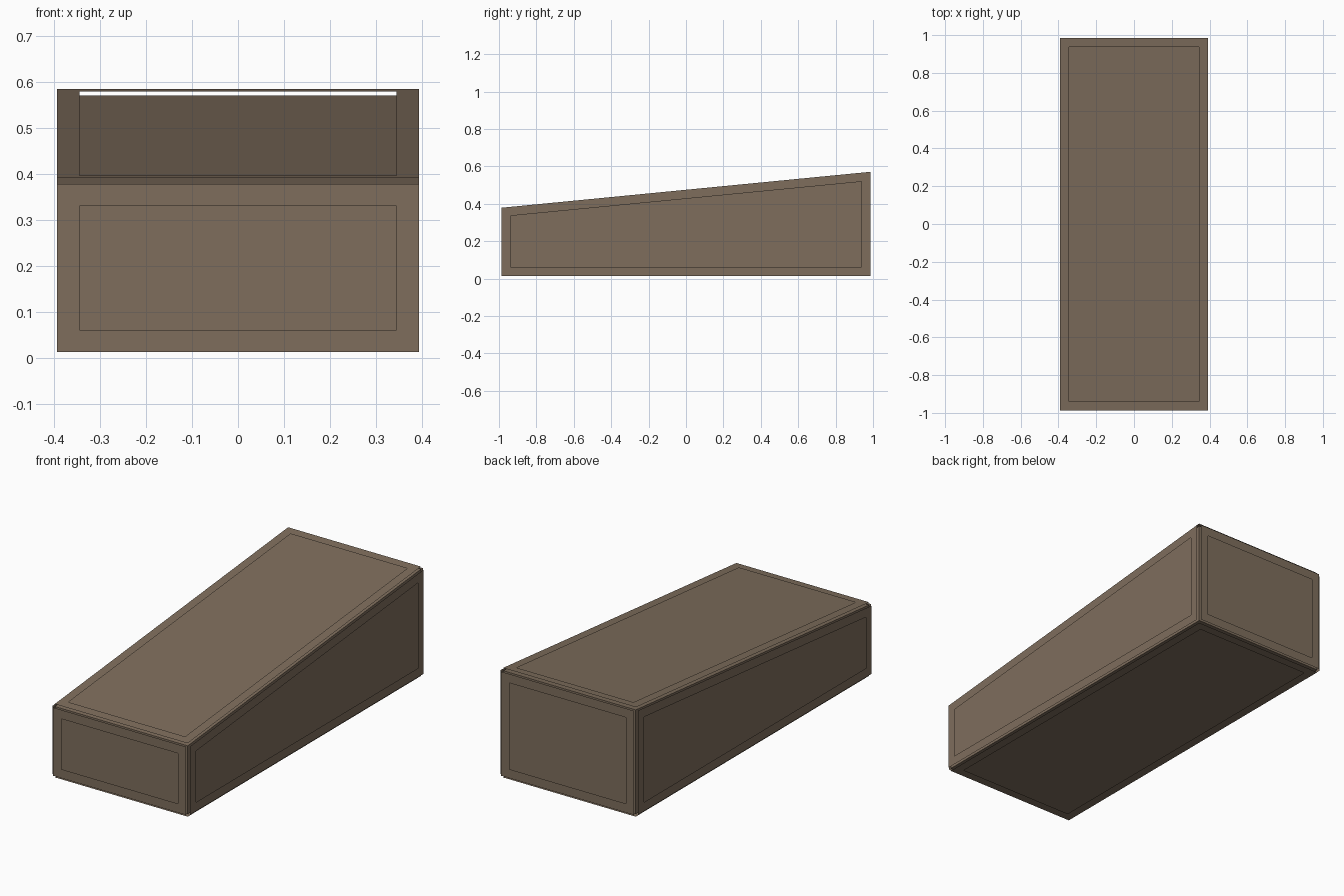
import bpy, bmesh

if "Cube" in bpy.data.objects:
    bpy.data.objects.remove(bpy.data.objects["Cube"])

HALF_W, HALF_L = 0.393, 0.986        # core half sizes
Z_LOW, Z_FRONT, Z_BACK = 0.014, 0.379, 0.571
GAP = 0.014                          # frames float this far off the core
BORDER = 0.048                       # frame width

brown = bpy.data.materials.new("warm brown")
brown.diffuse_color = (0.21, 0.155, 0.108, 1)
brown.use_nodes = True
brown.node_tree.nodes["Principled BSDF"].inputs["Base Color"].default_value = brown.diffuse_color


def wedge():
    """Box whose top slopes up toward the back."""
    bm = bmesh.new()
    bmesh.ops.create_cube(bm, size=2)
    for v in bm.verts:
        top = Z_BACK if v.co.y > 0 else Z_FRONT
        v.co = (v.co.x * HALF_W, v.co.y * HALF_L, top if v.co.z > 0 else Z_LOW)
    bm.normal_update()
    return bm


def finish(bm, name):
    mesh = bpy.data.meshes.new(name)
    bm.to_mesh(mesh)
    bm.free()
    mesh.materials.append(brown)
    obj = bpy.data.objects.new(name, mesh)
    bpy.context.collection.objects.link(obj)


# solid sloped core
finish(wedge(), "wedge_core")

# thin border frame floating over each of the six sides
for i, side in enumerate(("left", "back", "right", "front", "bottom", "top")):
    bm = wedge()
    bm.faces.ensure_lookup_table()
    keep = bm.faces[i]
    bmesh.ops.delete(bm, geom=[f for f in bm.faces if f is not keep], context='FACES')
    offset = keep.normal * GAP
    bmesh.ops.inset_region(bm, faces=[keep], thickness=BORDER,
                           use_boundary=True, use_even_offset=True)
    bmesh.ops.delete(bm, geom=[keep], context='FACES_ONLY')
    bmesh.ops.translate(bm, verts=bm.verts[:], vec=offset)
    finish(bm, side + "_frame")
